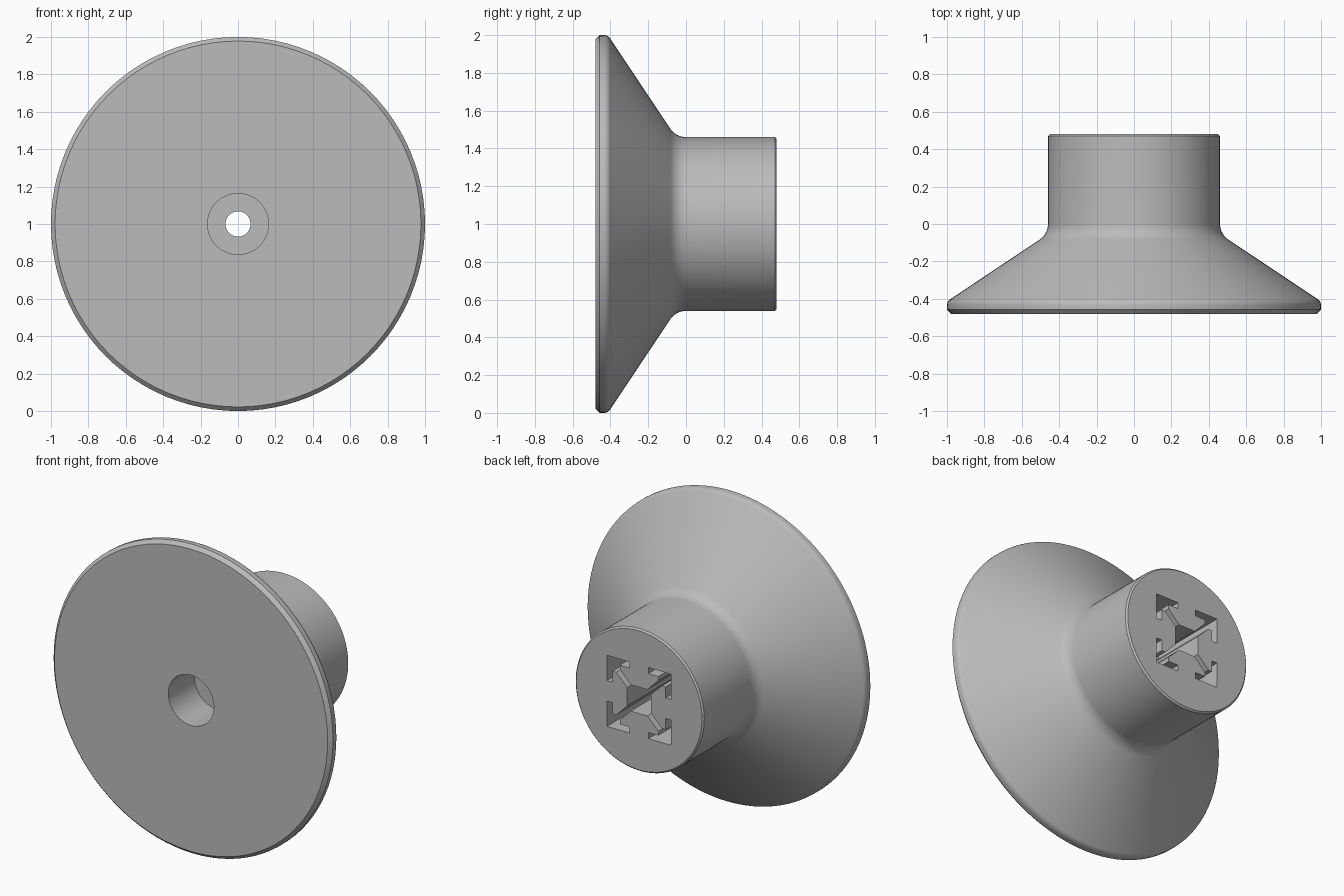
import bpy, bmesh, math
from mathutils import Vector

old = bpy.data.objects.get("Cube")
if old:
    bpy.data.objects.remove(old, do_unlink=True)

grey = bpy.data.materials.new("light grey")
grey.use_nodes = True
colour = (0.5, 0.5, 0.5, 1)
grey.diffuse_color = colour
grey.node_tree.nodes["Principled BSDF"].inputs["Base Color"].default_value = colour

CENTRE = Vector((0, 0, 1))
BACK = 0.48
MM = 0.023          # pocket section is drawn on a 20-unit square


def finish(bm, name):
    bmesh.ops.recalc_face_normals(bm, faces=bm.faces)
    mesh = bpy.data.meshes.new(name)
    bm.to_mesh(mesh)
    bm.free()
    mesh.materials.append(grey)
    ob = bpy.data.objects.new(name, mesh)
    bpy.context.collection.objects.link(ob)
    return ob


def arc(r, y, radius, start, end, steps):
    """Profile points (radius, y) along an arc, angles in degrees."""
    return [(r + radius * math.cos(a), y + radius * math.sin(a))
            for a in (math.radians(start + (end - start) * i / steps)
                      for i in range(steps + 1))]


def lathe(profile, name, segments=96):
    """Spin a closed profile around the y axis of the foot."""
    bm = bmesh.new()
    verts = [bm.verts.new((r, y, 1)) for r, y in profile]
    edges = [bm.edges.new((a, b)) for a, b in zip(verts, verts[1:] + verts[:1])]
    bmesh.ops.spin(bm, geom=verts + edges, cent=CENTRE, axis=(0, 1, 0),
                   angle=math.tau, steps=segments, use_merge=True)
    bmesh.ops.remove_doubles(bm, verts=bm.verts, dist=1e-5)
    return finish(bm, name)


# Flared foot: counterbore, chamfered rim, cone, filleted neck and boss
profile = [(0.067, -0.21), (0.163, -0.21), (0.163, -BACK),
           (0.978, -BACK), (1.0, -0.457)]
profile += arc(0.96, -0.435, 0.04, 0, 55, 5)
profile += arc(0.56, 0.0, 0.1, 235, 180, 7)
profile += [(0.46, BACK - 0.01), (0.45, BACK), (0.067, BACK)]
foot = lathe(profile, "flared_foot")

# Slotted-bar socket: one slot side, turned four times
half = [(10, 2.9), (8.3, 2.9), (8.3, 6), (7.1, 6), (3.7, 2.6)]
side = [(10, -10)] + [(x, -y) for x, y in half] + half[::-1]
outline = []
for k in range(4):
    c, s = round(math.cos(k * math.pi / 2)), round(math.sin(k * math.pi / 2))
    outline += [(c * x - s * y, s * x + c * y) for x, y in side]
bm = bmesh.new()
face = bm.faces.new([bm.verts.new((x * MM, -0.05, 1 + z * MM)) for x, z in outline])
lid = bmesh.ops.extrude_face_region(bm, geom=[face])
bmesh.ops.translate(bm, vec=(0, BACK + 0.15, 0),
                    verts=[g for g in lid["geom"] if isinstance(g, bmesh.types.BMVert)])
cutter = finish(bm, "socket_cutter")
cutter.hide_render = True

# Cut the socket and smooth the round surfaces
bpy.ops.object.select_all(action="DESELECT")
bpy.context.view_layer.objects.active = foot
foot.select_set(True)
cut = foot.modifiers.new("socket", "BOOLEAN")
cut.operation, cut.solver, cut.object = "DIFFERENCE", "EXACT", cutter
bpy.ops.object.modifier_apply(modifier=cut.name)
bpy.data.objects.remove(cutter, do_unlink=True)
bpy.ops.object.shade_smooth_by_angle(angle=math.radians(30))
